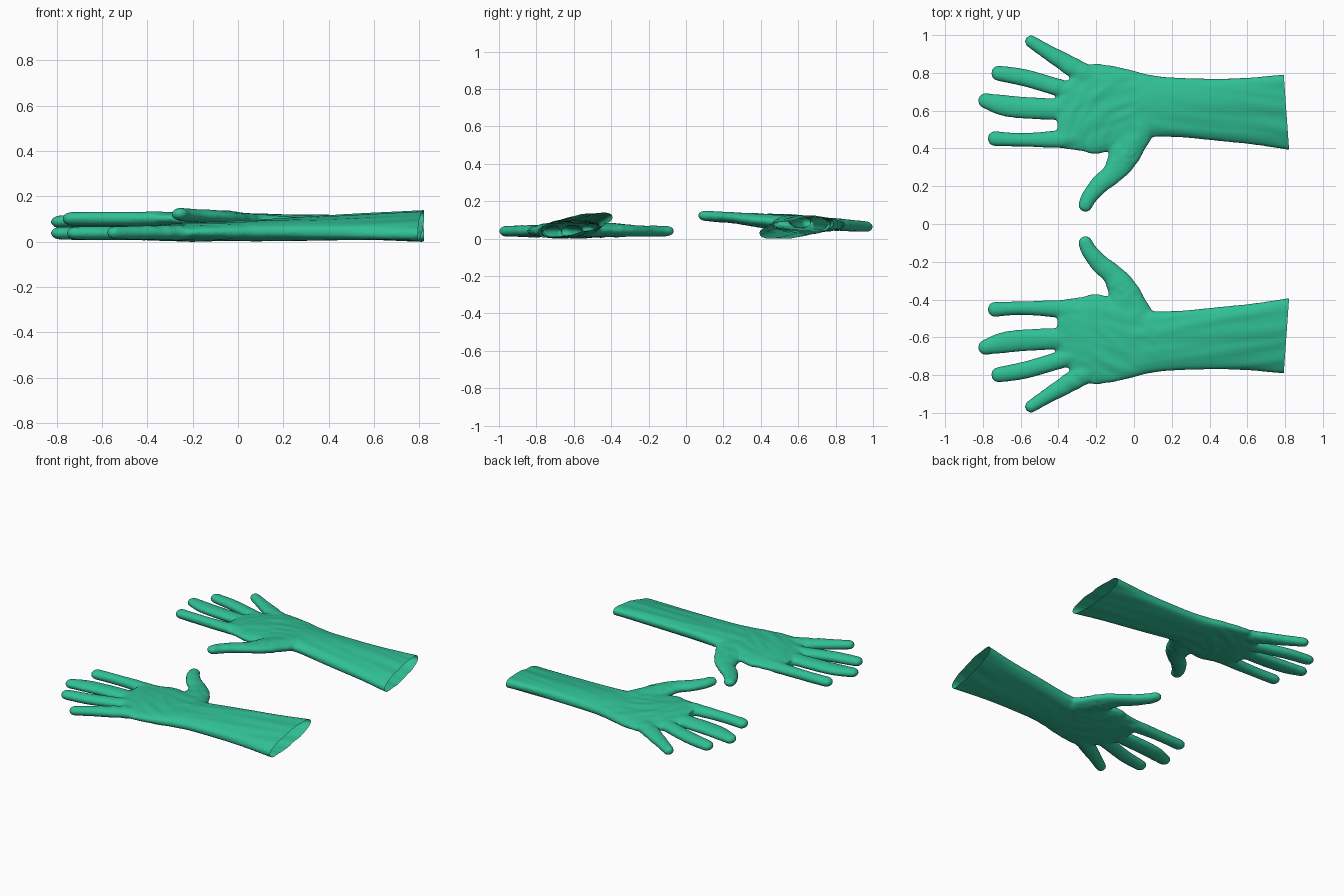
import bpy, bmesh, math
from mathutils import Vector, noise

if "Cube" in bpy.data.objects:
    bpy.data.objects.remove(bpy.data.objects["Cube"])

SIDES = 28


def spline(keys, steps):
    """Catmull-Rom interpolation through tuples of numbers."""
    out = []
    for i in range(len(keys) - 1):
        p0, p1, p2, p3 = (keys[max(i - 1, 0)], keys[i], keys[i + 1],
                          keys[min(i + 2, len(keys) - 1)])
        for s in range(steps):
            t = s / steps
            out.append(tuple(0.5 * (2 * b + (c - a) * t + (2 * a - 5 * b + 4 * c - d) * t * t
                                    + (3 * b - a - 3 * c + d) * t ** 3)
                             for a, b, c, d in zip(p0, p1, p2, p3)))
    return out + [keys[-1]]


def loft(bm, rings):
    """Skin closed rings and cap both ends."""
    vs = [[bm.verts.new(p) for p in r] for r in rings]
    for a, b in zip(vs, vs[1:]):
        for i in range(SIDES):
            j = (i + 1) % SIDES
            bm.faces.new((a[i], a[j], b[j], b[i]))
    bm.faces.new(vs[0][::-1])
    bm.faces.new(vs[-1])


def finger(bm, keys):
    """Flattened tube with a round tip; keys are (x, y, z, half width, half height)."""
    pts = spline(keys, 6)
    last, prev = pts[-1], pts[-2]
    d = Vector((last[0] - prev[0], last[1] - prev[1], 0)).normalized()
    for k in range(1, 7):
        a = math.radians(14 * k)
        s, c = math.sin(a) * last[3], math.cos(a)
        pts.append((last[0] + d.x * s, last[1] + d.y * s, last[2], last[3] * c, last[4] * c))
    rings = []
    for i, p in enumerate(pts):
        a, b = pts[max(i - 1, 0)], pts[min(i + 1, len(pts) - 1)]
        t = Vector((b[0] - a[0], b[1] - a[1], 0)).normalized()
        side = Vector((-t.y, t.x, 0))
        rings.append([Vector(p[:3]) + side * p[3] * math.cos(u) + Vector((0, 0, p[4] * math.sin(u)))
                      for u in (2 * math.pi * k / SIDES for k in range(SIDES))])
    loft(bm, rings)


def body(bm, keys):
    """Sleeve and palm; keys are (x, inner y, outer y, inner z, outer z, half height)."""
    rings = []
    for x, y0, y1, z0, z1, h in spline(keys, 6):
        ring = []
        for k in range(SIDES):
            u = 2 * math.pi * k / SIDES
            c = math.copysign(abs(math.cos(u)) ** 0.8, math.cos(u))
            s = math.copysign(abs(math.sin(u)) ** 0.8, math.sin(u))
            f = (c + 1) / 2
            ring.append(Vector((x, y0 + (y1 - y0) * f, z0 + (z1 - z0) * f + h * s)))
        rings.append(ring)
    loft(bm, rings)


def wrinkle(p):
    """Lengthwise folds on the sleeve, curved creases over the palm."""
    sleeve = min(max((p.x + 0.05) / 0.25, 0), 1)
    hand = min(max((p.x + 0.5) / 0.2, 0.12), 1)
    if p.y < 0.32:
        hand = 0.35
    a = noise.noise(Vector((p.x * 1.8, p.y * 19 + p.x * 3, p.z * 18)))
    r = math.hypot(p.x + 0.02, (p.y - 0.36) * 0.8)
    ang = math.atan2(p.y - 0.36, p.x + 0.02)
    b = noise.noise(Vector((r * 24, ang * 1.5, p.z * 12 + 4)))
    c = noise.noise(Vector((p.x * 7 + 3, p.y * 22 - p.x * 9, p.z * 10)))
    return 0.0055 * (a * sleeve + (b * 0.7 + c * 0.5) * (1 - sleeve)) * hand


def glove_mesh():
    bm = bmesh.new()
    # sleeve and palm
    body(bm, [(0.90, .38, .795, .122, .032, .047), (0.80, .395, .79, .118, .035, .047),
              (0.60, .425, .775, .102, .038, .048), (0.40, .445, .77, .085, .042, .048),
              (0.20, .457, .775, .068, .046, .046), (0.08, .455, .79, .058, .046, .045),
              (-0.08, .40, .83, .052, .045, .042), (-0.20, .37, .85, .048, .043, .040),
              (-0.28, .385, .82, .044, .042, .038), (-0.35, .395, .765, .042, .041, .034),
              (-0.405, .41, .68, .04, .04, .027)])
    # index, middle, ring and little finger
    finger(bm, [(-.28, .465, .043, .058, .034), (-.42, .449, .041, .046, .032),
                (-.60, .446, .040, .036, .031), (-.735, .452, .040, .040, .030)])
    finger(bm, [(-.28, .605, .043, .062, .034), (-.42, .608, .041, .058, .032),
                (-.60, .617, .040, .058, .031), (-.70, .630, .040, .055, .030),
                (-.785, .652, .040, .041, .028)])
    finger(bm, [(-.28, .69, .043, .055, .034), (-.40, .722, .041, .047, .032),
                (-.57, .772, .040, .046, .031), (-.715, .798, .040, .041, .029)])
    finger(bm, [(-.18, .735, .043, .07, .034), (-.32, .828, .042, .054, .033),
                (-.43, .893, .042, .042, .031), (-.545, .966, .042, .033, .028)])
    # thumb
    finger(bm, [(.04, .53, .050, .085, .040), (-.03, .42, .049, .090, .038),
                (-.07, .33, .046, .075, .034), (-.115, .265, .043, .056, .030),
                (-.18, .212, .043, .050, .029), (-.235, .145, .043, .043, .029),
                (-.257, .102, .043, .038, .028)])
    bmesh.ops.recalc_face_normals(bm, faces=bm.faces)
    me = bpy.data.meshes.new("glove_base")
    bm.to_mesh(me)
    bm.free()

    # fuse the parts into one soft skin
    ob = bpy.data.objects.new("glove_base", me)
    bpy.context.collection.objects.link(ob)
    m = ob.modifiers.new("fuse", 'REMESH')
    m.mode, m.voxel_size = 'VOXEL', 0.0075
    m = ob.modifiers.new("soften", 'SMOOTH')
    m.factor, m.iterations = 0.5, 8
    dg = bpy.context.evaluated_depsgraph_get()
    fused = bpy.data.meshes.new_from_object(ob.evaluated_get(dg))
    bpy.data.objects.remove(ob)

    # open the cuff with a slightly slanted cut, then crease the cloth
    bm = bmesh.new()
    bm.from_mesh(fused)
    bmesh.ops.bisect_plane(bm, geom=bm.verts[:] + bm.edges[:] + bm.faces[:],
                           plane_co=(.807, .59, 0), plane_no=(1, .07, 0), clear_outer=True)
    bm.normal_update()
    moves = [(v, v.normal * wrinkle(v.co)) for v in bm.verts]
    for v, d in moves:
        v.co += d
    return bm


mat = bpy.data.materials.new("green_rubber")
mat.diffuse_color = (0.03, 0.53, 0.30, 1)
mat.use_nodes = True
mat.node_tree.nodes["Principled BSDF"].inputs["Base Color"].default_value = mat.diffuse_color
base = glove_mesh()


def add_glove(name, place):
    bm = base.copy()
    for v in bm.verts:
        v.co = place(v.co)
    bmesh.ops.reverse_faces(bm, faces=bm.faces)
    low = min(v.co.z for v in bm.verts)
    for v in bm.verts:
        v.co.z -= low
    me = bpy.data.meshes.new(name)
    bm.to_mesh(me)
    bm.free()
    for p in me.polygons:
        p.use_smooth = True
    me.materials.clear()
    me.materials.append(mat)
    bpy.context.collection.objects.link(bpy.data.objects.new(name, me))


# one glove lies flat, the other is turned over and rests on its cuff edge
add_glove("front_glove", lambda p: Vector((p.x, -p.y, p.z)))
add_glove("back_glove", lambda p: Vector((p.x, p.y, 0.18 - 0.067 * p.y - p.z)))
base.free()
